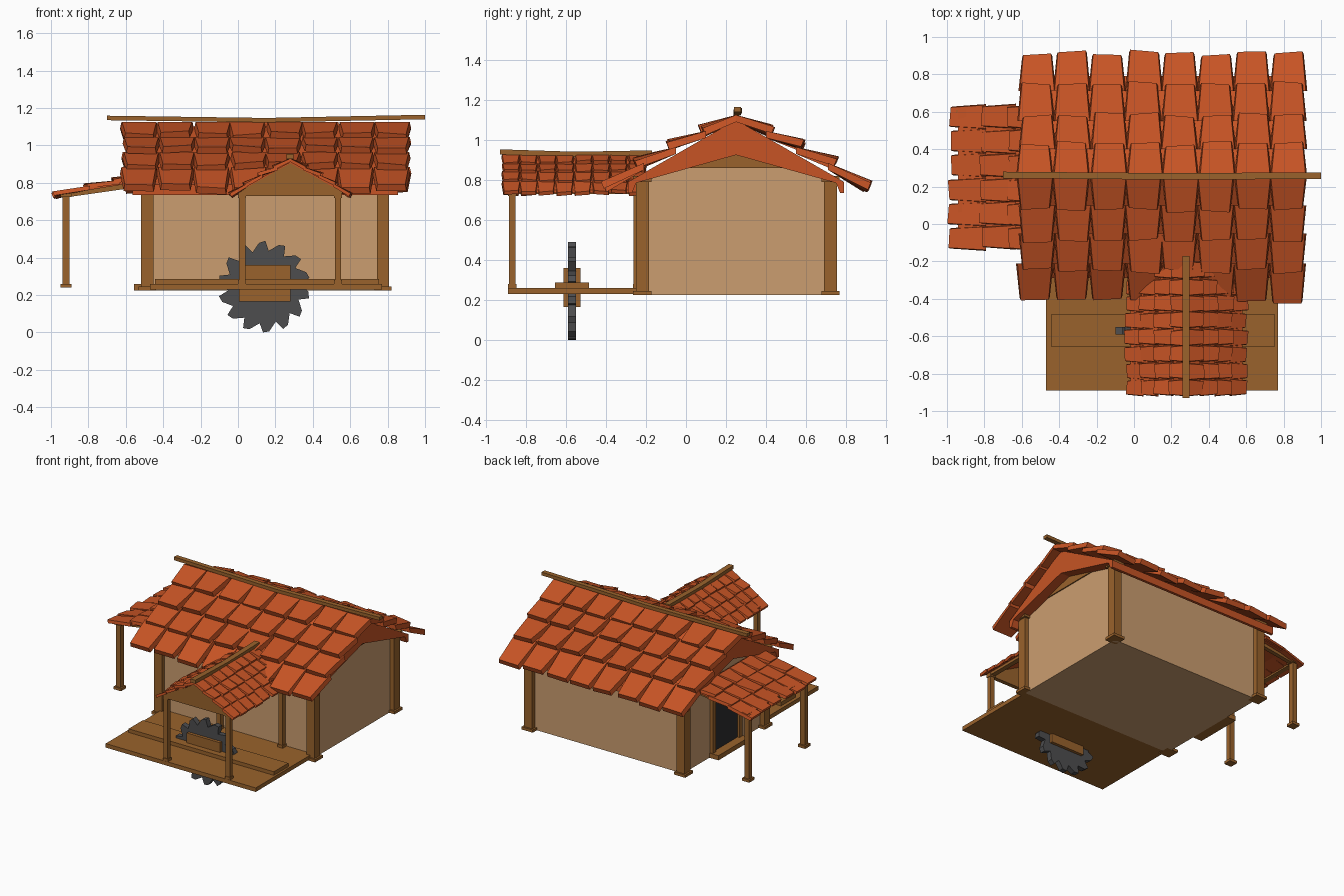
import bpy, bmesh, math, random
from mathutils import Vector

if "Cube" in bpy.data.objects:
    bpy.data.objects.remove(bpy.data.objects["Cube"])

random.seed(4)


def mat(name, r, g, b):
    m = bpy.data.materials.new(name)
    m.diffuse_color = (r, g, b, 1)
    m.use_nodes = True
    m.node_tree.nodes["Principled BSDF"].inputs["Base Color"].default_value = m.diffuse_color
    return m


TILE = mat("terracotta", 0.57, 0.088, 0.018)
WOOD = mat("brown wood", 0.32, 0.123, 0.025)
WALL = mat("tan plaster", 0.60, 0.34, 0.16)
STEEL = mat("grey steel", 0.075, 0.075, 0.078)
DARK = mat("dark door", 0.028, 0.028, 0.03)


def finish(name, bm, m):
    bmesh.ops.recalc_face_normals(bm, faces=bm.faces)
    me = bpy.data.meshes.new(name)
    bm.to_mesh(me)
    bm.free()
    me.materials.append(m)
    ob = bpy.data.objects.new(name, me)
    bpy.context.collection.objects.link(ob)
    return ob


def add_hex(bm, p):
    """Six-sided solid from a ring of 4 points and a second ring of 4."""
    v = [bm.verts.new(q) for q in p]
    for f in ((0, 1, 2, 3), (4, 5, 6, 7), (0, 1, 5, 4), (1, 2, 6, 5), (2, 3, 7, 6), (3, 0, 4, 7)):
        bm.faces.new([v[i] for i in f])


def add_box(bm, x0, x1, y0, y1, z0, z1):
    add_hex(bm, [(x, y, z) for z in (z0, z1) for x, y in ((x0, y0), (x1, y0), (x1, y1), (x0, y1))])


def box(name, m, *dims):
    bm = bmesh.new()
    add_box(bm, *dims)
    return finish(name, bm, m)


def prism(name, m, profile, place, a, b):
    """Extrude a 2D profile from a to b; place(u, v, t) gives the 3D point."""
    bm = bmesh.new()
    f = bm.faces.new([bm.verts.new(place(u, v, a)) for u, v in profile])
    r = bmesh.ops.extrude_face_region(bm, geom=[f])
    shift = Vector(place(0, 0, b)) - Vector(place(0, 0, a))
    bmesh.ops.translate(bm, vec=shift, verts=[e for e in r["geom"] if isinstance(e, bmesh.types.BMVert)])
    return finish(name, bm, m)


def post(name, x, y, w, z0, z1, flare, cap):
    """Square post with a foot plate and a capital."""
    bm = bmesh.new()
    h, g = w / 2, w / 2 + flare
    add_box(bm, x - h, x + h, y - h, y + h, z0, z1)
    add_box(bm, x - g, x + g, y - g, y + g, z0, z0 + 0.02)
    add_box(bm, x - g, x + g, y - g, y + g, z1 - cap, z1)
    return finish(name, bm, WOOD)


def tiles(name, place, rows, s0, s1, n, thick, jit):
    """Overlapping tapered tiles; rows hold (upper d, z, lower d, z) of the top face."""
    bm = bmesh.new()
    pitch = (s1 - s0) / n
    j = lambda k=1.0: random.uniform(-jit, jit) * k
    for d0, z0, d1, z1 in rows:
        for i in range(n):
            c = s0 + pitch * (i + 0.5) + j(0.6)
            lo, hi = d1 + j(), z1 + j(0.8)
            a, b = pitch * 0.52, pitch * 0.42
            t = j(0.5)
            ring = []
            for drop, wide in ((0, 0.92), (thick, 1.0)):
                ring += [place(c - a * wide, d0, z0 - drop), place(c + a * wide, d0, z0 - drop),
                         place(c + b * wide, lo + t - drop * 0.4, hi - drop + t),
                         place(c - b * wide, lo - t - drop * 0.4, hi - drop - t)]
            add_hex(bm, ring)
    return finish(name, bm, TILE)


def beam(name, pts, w, h):
    """Square beam through points (first axis that changes is its length)."""
    bm = bmesh.new()
    for p, q in zip(pts, pts[1:]):
        p, q = Vector(p), Vector(q)
        side = (q - p).cross(Vector((0, 0, 1))).normalized() * w / 2
        up = Vector((0, 0, h / 2))
        add_hex(bm, [e + k for e in (p, q) for k in (side + up, side - up, -side - up, -side + up)])
    return finish(name, bm, WOOD)


along_x = lambda u, v, t: (t, 0.25 + u, v)      # profile across y
along_y = lambda u, v, t: (0.28 + u, t, v)      # profile across x

# House body with low gables
prism("house_walls", WALL, [(-0.47, 0.225), (0.47, 0.225), (0.47, 0.80), (0, 0.93), (-0.47, 0.80)],
      along_x, -0.48, 0.775)
for name, a, b in (("left_gable_board", -0.488, -0.48), ("right_gable_board", 0.775, 0.783)):
    prism(name, WOOD, [(-0.28, 0.86), (0.28, 0.86), (0, 0.94)], along_x, a, b)
for nx, x in (("left", -0.485), ("right", 0.775)):
    for ny, y in (("front", -0.218), ("back", 0.722)):
        post(f"{ny}_{nx}_corner_post", x, y, 0.066, 0.225, 0.82, 0.013, 0.03)

# Door on the left wall with frame and step
box("door", DARK, -0.489, -0.48, 0.09, 0.37, 0.26, 0.70)
box("door_frame_front", WOOD, -0.505, -0.48, 0.055, 0.09, 0.225, 0.735)
box("door_frame_back", WOOD, -0.505, -0.48, 0.37, 0.405, 0.225, 0.735)
box("door_lintel", WOOD, -0.505, -0.48, 0.055, 0.405, 0.70, 0.735)
box("door_step", WOOD, -0.555, -0.48, 0.05, 0.41, 0.225, 0.26)

# Main roof
half = [(0.50, 0.785), (0.52, 0.735), (0.54, 0.735), (0.54, 0.79)]
prism("roof_core", TILE,
      [(0, 0.925)] + half + [(0, 1.10)] + [(-u, v) for u, v in reversed(half)], along_x, -0.565, 0.855)
rows = [(0.0, 1.125, 0.18, 1.065), (0.15, 1.045, 0.34, 0.99), (0.30, 0.965, 0.50, 0.905), (0.46, 0.885, 0.665, 0.785)]
for name, k in (("front_roof_tiles", -1), ("back_roof_tiles", 1)):
    tiles(name, lambda s, d, z, k=k: (s, 0.25 + k * d, z), rows, -0.62, 0.92, 8, 0.035, 0.013)
beam("roof_ridge_beam", [(-0.70, 0.262, 1.147), (0.15, 0.255, 1.135), (1.0, 0.258, 1.152)], 0.035, 0.024)

# Deck and saw bench
box("deck", WOOD, -0.47, 0.77, -0.89, -0.22, 0.23, 0.26)
box("saw_bench_plank", WOOD, -0.445, 0.755, -0.655, -0.485, 0.26, 0.287)
box("saw_block", WOOD, 0.005, 0.28, -0.612, -0.528, 0.165, 0.36)

# Circular saw blade
outline = []
for i in range(14):
    a = math.tau * i / 14 + 0.1
    for da, r in ((0, 0.195), (0.10, 0.247), (0.24, 0.238)):
        outline.append((r * math.cos(a + da) - 0.14, max(0.0, 0.243 + r * math.sin(a + da))))
prism("saw_blade", STEEL, outline, along_y, -0.59, -0.55)

# Porch posts, beams and gable
for nx, x in (("left", 0.022), ("right", 0.535)):
    post(f"porch_front_{nx}_post", x, -0.868, 0.034, 0.26, 0.74, 0.004, 0.02)
    post(f"porch_back_{nx}_post", x, -0.245, 0.034, 0.26, 0.74, 0.004, 0.02)
    box(f"porch_{nx}_beam", WOOD, x - 0.018, x + 0.018, -0.885, -0.22, 0.73, 0.76)
prism("porch_gable", WOOD, [(-0.275, 0.73), (0.275, 0.73), (0.275, 0.752), (0, 0.905), (-0.275, 0.752)],
      along_y, -0.89, -0.86)
prism("porch_roof_core", TILE, [(-0.30, 0.735), (0, 0.895), (0.30, 0.735), (0.30, 0.75), (0, 0.912), (-0.30, 0.75)],
      along_y, -0.885, -0.20)
rows = [(0, 0.93, 0.09, 0.893), (0.07, 0.885, 0.17, 0.848), (0.15, 0.845, 0.25, 0.80), (0.23, 0.797, 0.325, 0.745)]
for name, k in (("porch_left_tiles", -1), ("porch_right_tiles", 1)):
    tiles(name, lambda s, d, z, k=k: (0.28 + k * d, s, z), rows, -0.92, -0.20, 8, 0.018, 0.007)
beam("porch_ridge_beam", [(0.278, -0.93, 0.94), (0.278, -0.55, 0.928), (0.278, -0.17, 0.935)], 0.04, 0.026)

# Left awning over the door
for name, y in (("front", -0.08), ("back", 0.58)):
    post(f"awning_{name}_post", -0.92, y, 0.038, 0.24, 0.745, 0.011, 0.02)
    beam(f"awning_{name}_rafter", [(-0.935, y, 0.735), (-0.48, y, 0.80)], 0.03, 0.03)
box("awning_beam", WOOD, -0.94, -0.905, -0.11, 0.61, 0.725, 0.75)
prism("awning_core", TILE, [(-0.94, 0.738), (-0.50, 0.81), (-0.50, 0.825), (-0.94, 0.75)],
      lambda u, v, t: (u, t, v), -0.12, 0.62)
rows = [(0.0, 0.845, 0.14, 0.82), (0.10, 0.815, 0.29, 0.79), (0.26, 0.785, 0.455, 0.745)]
tiles("awning_tiles", lambda s, d, z: (-0.53 - d, s, z), rows, -0.14, 0.64, 6, 0.022, 0.009)
